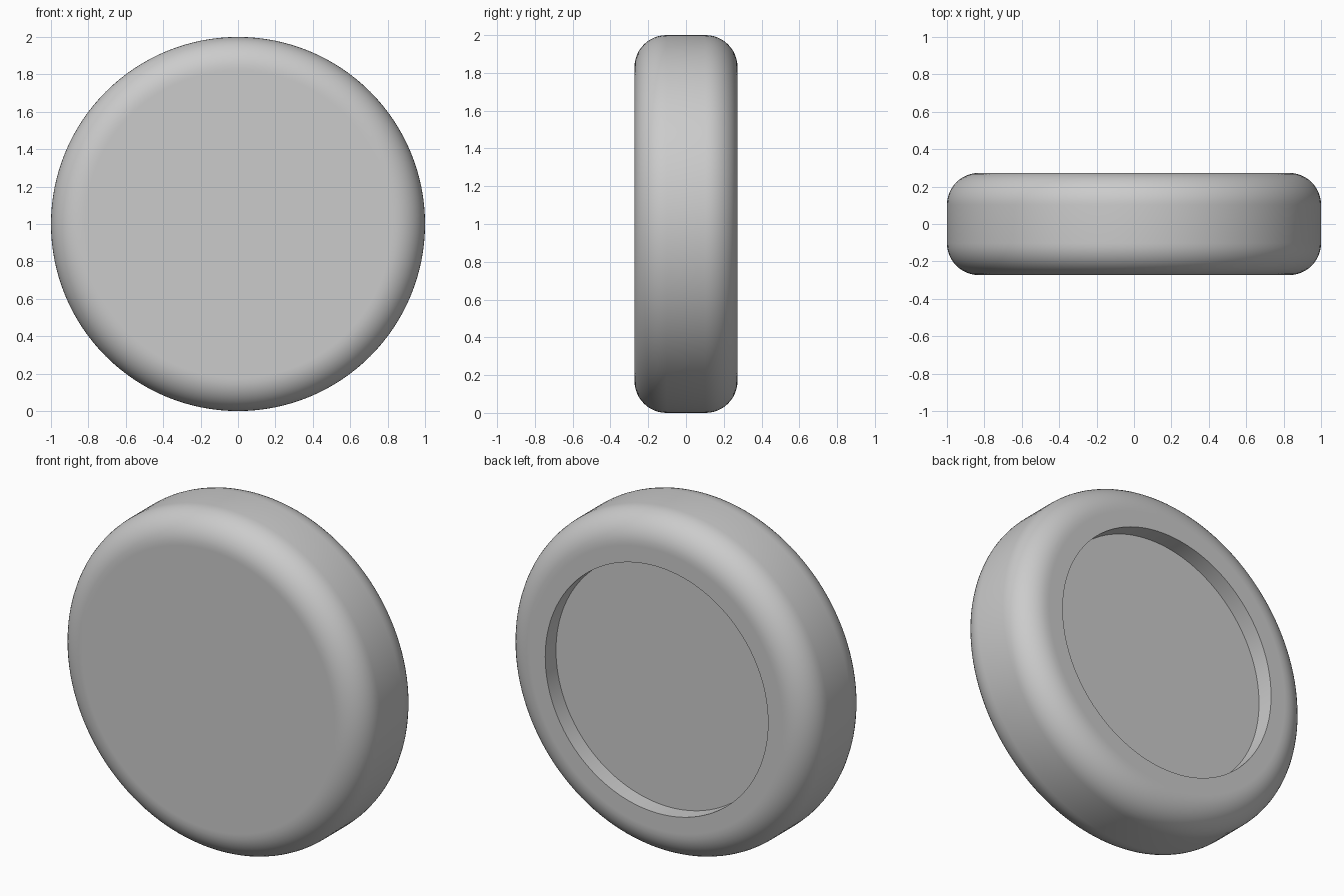
import bpy, bmesh, math
from mathutils import Vector

cube = bpy.data.objects.get("Cube")
if cube:
    bpy.data.objects.remove(cube, do_unlink=True)

RADIUS, HALF, FILLET = 1.0, 0.273, 0.17
RECESS_R, RECESS_DEPTH = 0.725, 0.10
SEGMENTS, ARC = 128, 12

grey = bpy.data.materials.new("plain grey")
grey.use_nodes = True
colour = (0.6, 0.6, 0.6, 1)
grey.diffuse_color = colour
grey.node_tree.nodes["Principled BSDF"].inputs["Base Color"].default_value = colour


def fillet(cy, start):
    """Quarter circle of the rounded rim, as (radius, y) points."""
    pts = []
    for i in range(ARC + 1):
        a = math.radians(start + 90 * i / ARC)
        pts.append((RADIUS - FILLET + FILLET * math.cos(a), cy + FILLET * math.sin(a)))
    return pts


# Half section: flat front, rounded rim, back ring, recess wall, recess floor
edge = HALF - FILLET
flat = RADIUS - FILLET
floor_y = HALF - RECESS_DEPTH
profile = [(0, -HALF), (flat - 0.01, -HALF)]
profile += fillet(-edge, -90) + fillet(edge, 0)
profile += [(flat - 0.01, HALF), (RECESS_R, HALF), (RECESS_R, floor_y), (0, floor_y)]

# Turn the section around the y axis
bm = bmesh.new()
verts = [bm.verts.new((r, y, 1)) for r, y in profile]
edges = [bm.edges.new(pair) for pair in zip(verts, verts[1:])]
bmesh.ops.spin(bm, geom=verts + edges, cent=Vector((0, 0, 1)), axis=Vector((0, 1, 0)),
               angle=math.tau, steps=SEGMENTS, use_duplicate=False)
bmesh.ops.remove_doubles(bm, verts=bm.verts, dist=0.0001)
bmesh.ops.recalc_face_normals(bm, faces=bm.faces)

mesh = bpy.data.meshes.new("rounded_disc")
bm.to_mesh(mesh)
bm.free()
mesh.materials.append(grey)
disc = bpy.data.objects.new("rounded_disc", mesh)
bpy.context.collection.objects.link(disc)

# Smooth rim with crisp recess edges
bpy.ops.object.select_all(action="DESELECT")
disc.select_set(True)
bpy.context.view_layer.objects.active = disc
bpy.ops.object.shade_smooth_by_angle(angle=math.radians(30))
